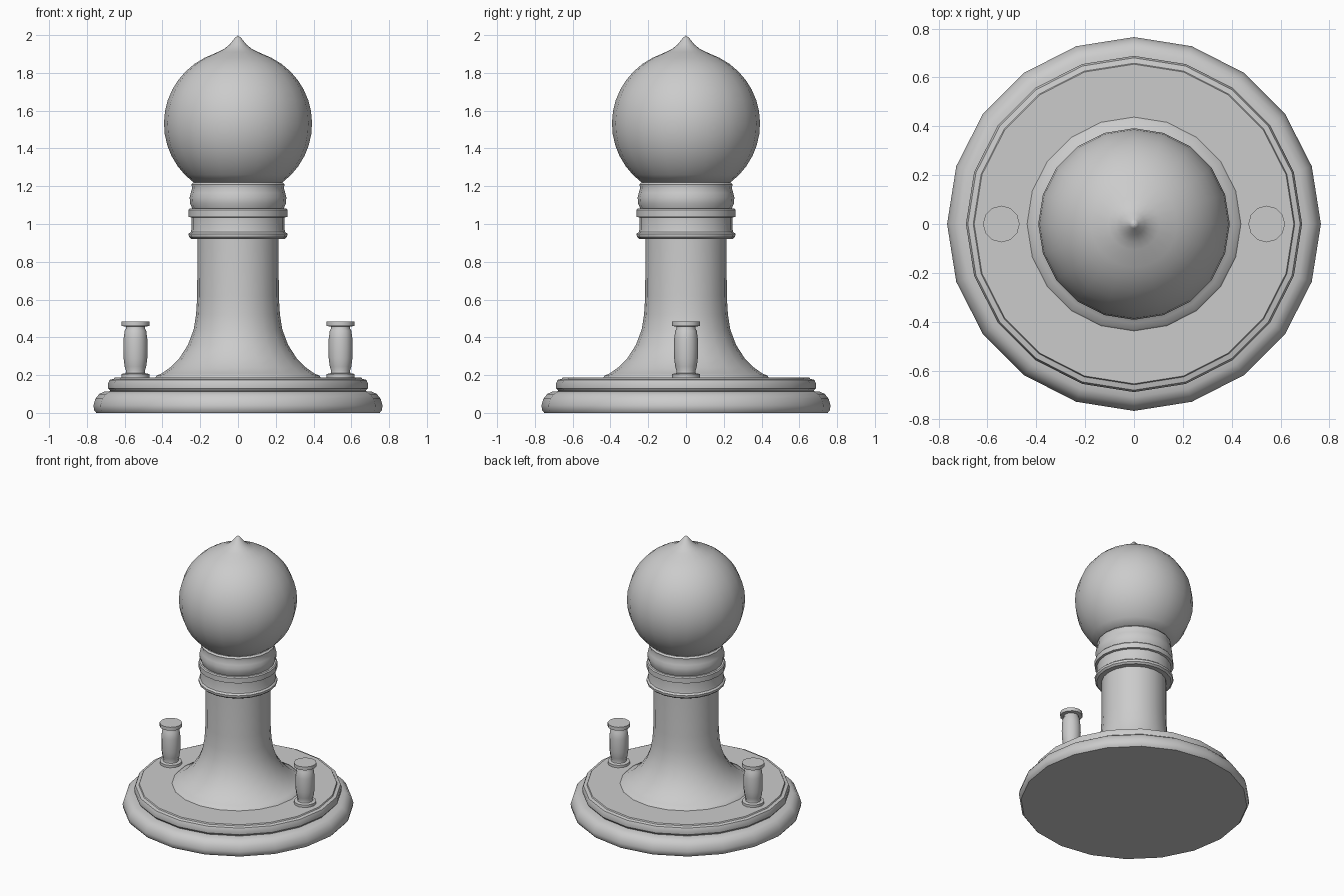
import bpy, bmesh, math

if "Cube" in bpy.data.objects:
    bpy.data.objects.remove(bpy.data.objects["Cube"])


def lathe(name, profile, sides, location=(0, 0, 0), angle=35):
    """Revolve (radius, height) points around z; zero radius closes an end."""
    bm = bmesh.new()
    rings = []
    for r, z in profile:
        if r == 0:
            rings.append([bm.verts.new((0, 0, z))])
        else:
            rings.append([bm.verts.new((r * math.cos(2 * math.pi * i / sides),
                                        r * math.sin(2 * math.pi * i / sides), z))
                          for i in range(sides)])
    for a, b in zip(rings, rings[1:]):
        for i in range(sides):
            j = (i + 1) % sides
            if len(a) == 1:
                bm.faces.new((a[0], b[j], b[i]))
            elif len(b) == 1:
                bm.faces.new((a[i], a[j], b[0]))
            else:
                bm.faces.new((a[i], a[j], b[j], b[i]))
    # Flat caps on open ends
    if len(rings[0]) > 1:
        bm.faces.new(rings[0][::-1])
    if len(rings[-1]) > 1:
        bm.faces.new(rings[-1])
    bmesh.ops.recalc_face_normals(bm, faces=bm.faces)
    mesh = bpy.data.meshes.new(name)
    bm.to_mesh(mesh)
    bm.free()
    obj = bpy.data.objects.new(name, mesh)
    obj.location = location
    bpy.context.collection.objects.link(obj)
    bpy.ops.object.select_all(action='DESELECT')
    obj.select_set(True)
    bpy.context.view_layer.objects.active = obj
    bpy.ops.object.shade_smooth_by_angle(angle=math.radians(angle))
    return obj


SIDES = 20

# Stepped round base with a rolled lower edge
lathe("base", [(0.75, 0), (0.762, 0.015), (0.765, 0.04), (0.755, 0.075),
               (0.735, 0.1), (0.71, 0.112), (0.675, 0.115), (0.687, 0.13),
               (0.688, 0.155), (0.68, 0.175), (0.658, 0.18), (0.654, 0.188)], SIDES)

# Flared column
lathe("column", [(0.44, 0.185), (0.43, 0.198), (0.405, 0.208), (0.36, 0.24),
                 (0.31, 0.29), (0.265, 0.36), (0.235, 0.44), (0.222, 0.52),
                 (0.216, 0.62), (0.215, 0.94)], SIDES)

# Collar with a rim at each end
lathe("collar", [(0.215, 0.92), (0.248, 0.921), (0.26, 0.932), (0.262, 0.948),
                 (0.25, 0.958), (0.247, 0.97), (0.247, 1.035), (0.262, 1.038),
                 (0.262, 1.075), (0.255, 1.082), (0.2, 1.082)], SIDES)

# Rounded bulb neck
lathe("bulb_neck", [(0.2, 1.08), (0.242, 1.082), (0.254, 1.11), (0.256, 1.14),
                    (0.25, 1.165), (0.243, 1.19), (0.246, 1.21), (0.235, 1.222),
                    (0.2, 1.23)], SIDES, angle=50)

# Glass bulb: sphere arc that draws up into a pointed tip
bulb = []
for k in range(15):
    t = math.radians(-53 + k * 125 / 14)
    bulb.append((0.392 * math.cos(t), 1.532 + 0.39 * math.sin(t)))
bulb = [p for p in bulb if p[0] > 0.13 or p[1] < 1.5]
bulb += [(0.105, 1.911), (0.075, 1.926), (0.045, 1.95), (0.018, 1.983), (0, 2.0)]
lathe("bulb", bulb, SIDES, angle=60)

# Two terminal posts on the base
for side, label in ((-1, "left"), (1, "right")):
    lathe(f"terminal_post_{label}",
          [(0.074, 0.185), (0.074, 0.206), (0.052, 0.21), (0.05, 0.222),
           (0.057, 0.245), (0.063, 0.29), (0.064, 0.34), (0.063, 0.39),
           (0.057, 0.435), (0.05, 0.447), (0.05, 0.457), (0.075, 0.46),
           (0.075, 0.485)], 12, (side * 0.543, 0, 0), 40)
